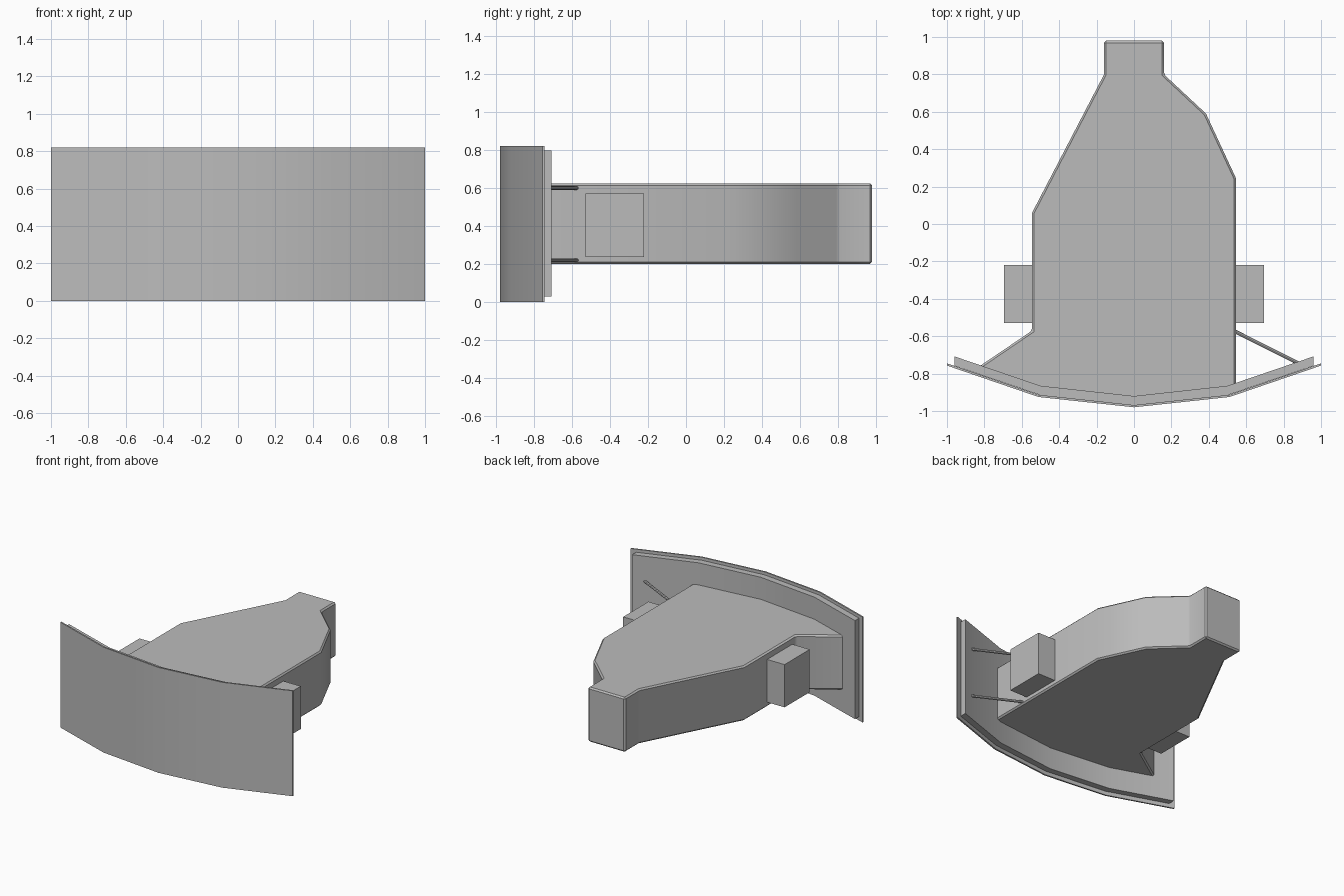
import bpy, bmesh, math
from mathutils import Vector

if "Cube" in bpy.data.objects:
    bpy.data.objects.remove(bpy.data.objects["Cube"])

grey = bpy.data.materials.new("plain grey")
grey.diffuse_color = (0.5, 0.5, 0.5, 1)
grey.use_nodes = True
grey.node_tree.nodes["Principled BSDF"].inputs["Base Color"].default_value = grey.diffuse_color


def finish(name, bm):
    bmesh.ops.recalc_face_normals(bm, faces=bm.faces)
    me = bpy.data.meshes.new(name)
    bm.to_mesh(me)
    bm.free()
    me.materials.append(grey)
    ob = bpy.data.objects.new(name, me)
    bpy.context.collection.objects.link(ob)
    bpy.ops.object.select_all(action='DESELECT')
    ob.select_set(True)
    bpy.context.view_layer.objects.active = ob
    bpy.ops.object.shade_smooth_by_angle(angle=math.radians(30))
    return ob


def prism(name, outline, z0, z1, chamfer=0):
    """Extrude a plan outline upward, optionally chamfering its sharp edges."""
    bm = bmesh.new()
    base = bm.faces.new([bm.verts.new((x, y, z0)) for x, y in outline])
    top = bmesh.ops.extrude_face_region(bm, geom=[base])["geom"]
    bmesh.ops.translate(bm, vec=(0, 0, z1 - z0),
                        verts=[v for v in top if isinstance(v, bmesh.types.BMVert)])
    bmesh.ops.recalc_face_normals(bm, faces=bm.faces)
    if chamfer:
        sharp = [e for e in bm.edges if e.calc_face_angle(0) > math.radians(30)]
        bmesh.ops.bevel(bm, geom=sharp, offset=chamfer, segments=1, affect='EDGES')
    return finish(name, bm)


def band(name, curve, depth, z0, z1):
    """Curved panel: the front curve repeated further back."""
    prism(name, curve + [(x, y + depth) for x, y in reversed(curve)], z0, z1)


# curved screen sheet and the slab behind it
band("screen", [(-1, -.757), (-.51, -.925), (0, -.98), (.51, -.925), (1, -.757)],
     .012, 0, .82)
band("screen_backing", [(-.96, -.758), (-.5, -.915), (0, -.97), (.5, -.915), (.96, -.758)],
     .05, .03, .797)

# housing, with a solid flare on the left only
prism("housing", [(-.85, -.777), (-.5, -.89), (0, -.945), (.5, -.89), (.545, -.88),
                  (.545, .245), (.385, .59), (.16, .80), (.16, .98), (-.16, .98),
                  (-.16, .80), (-.545, .06), (-.545, -.57)], .2, .625, .011)

# side boxes
for side, label in ((-1, "left"), (1, "right")):
    xs = (side * .53, side * .695)
    prism(label + "_side_box", [(xs[0], -.53), (xs[1], -.53), (xs[1], -.22), (xs[0], -.22)],
          .237, .57)

# thin struts bracing the right side of the screen
for z, label in ((.6, "upper"), (.22, "lower")):
    a, b = Vector((.535, -.572, z)), Vector((.9, -.755, z))
    bm = bmesh.new()
    bmesh.ops.create_cone(bm, cap_ends=True, segments=8, radius1=.01, radius2=.01,
                          depth=(b - a).length)
    bmesh.ops.rotate(bm, verts=bm.verts, matrix=(b - a).to_track_quat('Z', 'Y').to_matrix())
    bmesh.ops.translate(bm, verts=bm.verts, vec=(a + b) / 2)
    finish(label + "_strut", bm)
